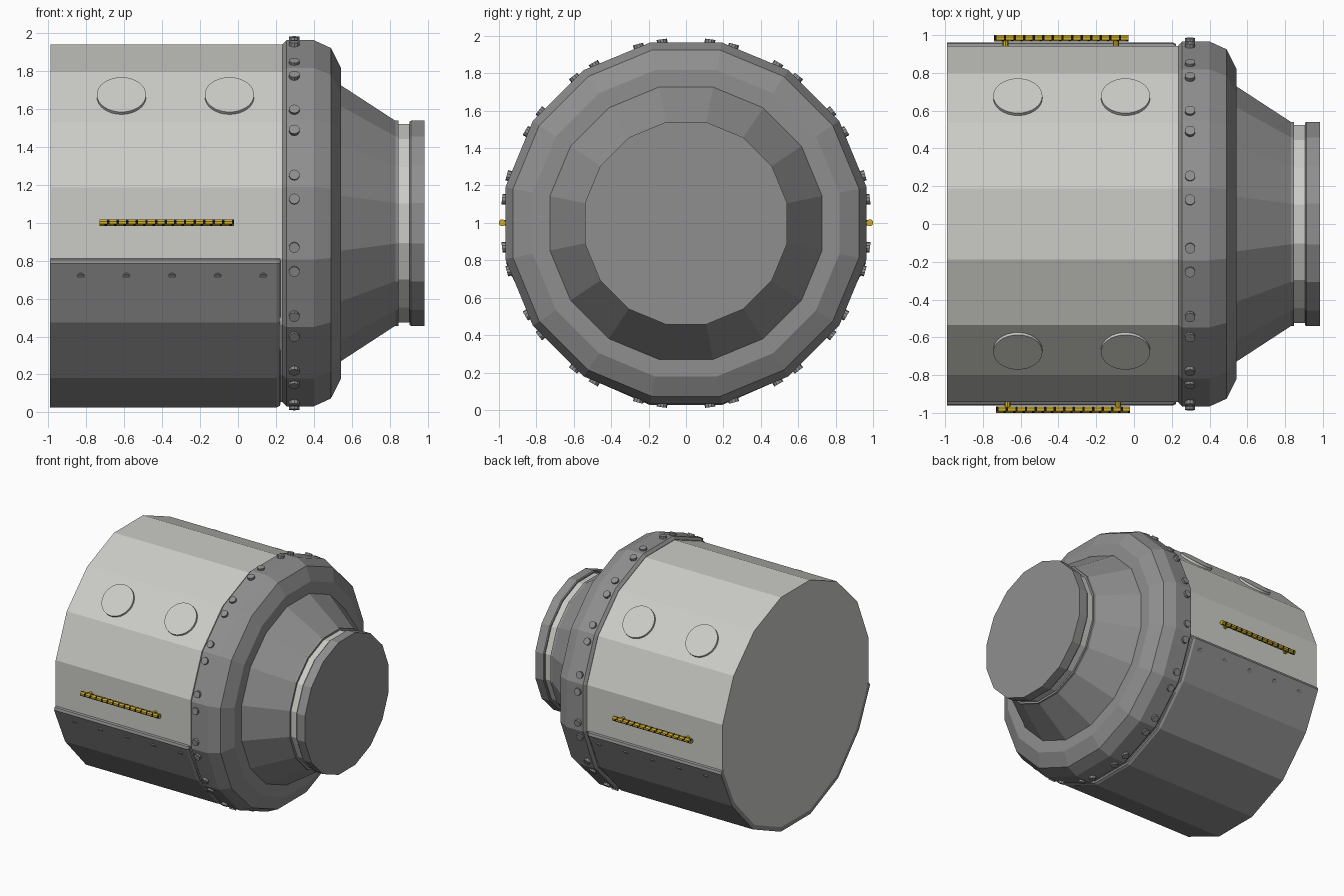
import bpy, bmesh, math
from mathutils import Vector, Matrix

if "Cube" in bpy.data.objects:
    bpy.data.objects.remove(bpy.data.objects["Cube"])

def mat(name, rgb):
    m = bpy.data.materials.new(name)
    m.diffuse_color = (*rgb, 1)
    m.use_nodes = True
    m.node_tree.nodes["Principled BSDF"].inputs["Base Color"].default_value = m.diffuse_color
    return m

LIGHT = mat("light_grey", (0.60, 0.60, 0.57))
DARK = mat("mid_grey", (0.275, 0.275, 0.275))
YELLOW = mat("hazard_yellow", (0.62, 0.42, 0.02))
BLACK = mat("hazard_black", (0.01, 0.01, 0.01))
CZ = 0.998

def finish(bm, name, *mats):
    bmesh.ops.recalc_face_normals(bm, faces=bm.faces)
    me = bpy.data.meshes.new(name)
    bm.to_mesh(me)
    bm.free()
    for m in mats:
        me.materials.append(m)
    ob = bpy.data.objects.new(name, me)
    bpy.context.collection.objects.link(ob)
    return ob

def lathe_into(bm, profile, sides=16, cy=0.0, cz=CZ, caps=True):
    """Spin (x, flat-to-centre distance) points about the x axis."""
    k = 1 / math.cos(math.pi / sides)
    rings = []
    for x, a in profile:
        rings.append([bm.verts.new((x, cy + a * k * math.cos((i + .5) * math.tau / sides),
                                    cz + a * k * math.sin((i + .5) * math.tau / sides)))
                      for i in range(sides)])
    faces = []
    for r, (p, q) in enumerate(zip(rings, rings[1:])):
        for i in range(sides):
            j = (i + 1) % sides
            faces.append((r, i, bm.faces.new((p[i], p[j], q[j], q[i]))))
    if caps:
        bm.faces.new(rings[0])
        bm.faces.new(rings[-1])
    return faces

def lathe(name, profile, material):
    bm = bmesh.new()
    lathe_into(bm, profile)
    return finish(bm, name, material)

def disc_into(bm, centre, normal, r, depth, sides):
    rot = Vector(normal).to_track_quat('Z', 'Y').to_matrix().to_4x4()
    bmesh.ops.create_cone(bm, cap_ends=True, segments=sides, radius1=r, radius2=r,
                          depth=depth, matrix=Matrix.Translation(centre) @ rot)

def radial(angle):
    return Vector((0, math.cos(angle), math.sin(angle)))

# Main drum
lathe("drum_body", [(-0.99, 0.942), (0.25, 0.942)], LIGHT)

# Bolted collar, cone, neck and end plate
lathe("collar", [(0.235, 0.91), (0.235, 0.945), (0.255, 0.966), (0.40, 0.966),
                 (0.49, 0.925), (0.543, 0.82), (0.543, 0.70)], DARK)
lathe("cone", [(0.54, 0.73), (0.83, 0.541), (0.848, 0.541), (0.848, 0.50)], DARK)
lathe("neck_groove", [(0.84, 0.525), (0.91, 0.525)], LIGHT)
lathe("end_plate", [(0.905, 0.52), (0.905, 0.535), (0.912, 0.541), (0.985, 0.541)], DARK)

# Lower skin wrapped around the underside of the drum
outer = [(0.942, 0.812), (0.955, 0.805), (0.962, 0.785), (0.82, 0.475), (0.55, 0.182), (0.192, 0.026)]
outer += [(-y, z) for y, z in reversed(outer)]
def shrink(p, f):
    return (p[0] * f, CZ + (p[1] - CZ) * f)
bm = bmesh.new()
sections = []
for x, f in ((-0.991, 1), (0.205, 1), (0.222, 0.99), (0.224, 0.975)):
    sections.append([bm.verts.new((x, *shrink(p, f if i not in (0, len(outer) - 1) else 1)))
                     for i, p in enumerate(outer)])
inner = [bm.verts.new((-0.991, *shrink(p, 0.965))) for p in outer]
for p, q in zip([inner] + sections, sections):
    for i in range(len(outer) - 1):
        bm.faces.new((p[i], p[i + 1], q[i + 1], q[i]))
finish(bm, "lower_skin", DARK)

# Rivets along the top edge of the lower skin
bm = bmesh.new()
for s in (-1, 1):
    for i in range(5):
        a = math.radians(-40)
        disc_into(bm, (-0.83 + 0.241 * i, s * 0.930, 0.718),
                  (0, s * math.cos(a), math.sin(a)), 0.02, 0.008, 12)
finish(bm, "skin_rivets", DARK)

# Collar bolts, in pairs either side of every corner
bm = bmesh.new()
for k in range(16):
    for d in (-3.75, 3.75):
        n = radial(math.radians(11.25 + 22.5 * k + d))
        disc_into(bm, Vector((0.297, 0, CZ)) + n * 0.972, n, 0.028, 0.04, 10)
finish(bm, "collar_bolts", DARK)

# Round hatches on the upper slopes
bm = bmesh.new()
for a in (45, 135):
    n = radial(math.radians(a))
    for x in (-0.615, -0.045):
        disc_into(bm, Vector((x, 0, CZ)) + n * 0.945, n, 0.13, 0.03, 32)
finish(bm, "round_hatches", LIGHT)

# Striped grab rails on two posts each
for s, x0, name in ((-1, -0.73, "front_grab_rail"), (1, -0.74, "back_grab_rail")):
    bm = bmesh.new()
    rows = 56
    pts = [(x0 + 0.71 * i / rows, 0.0175) for i in range(rows + 1)]
    for r, i, f in lathe_into(bm, pts, 8, s * 0.9825, 1.0):
        f.material_index = 1 if (r + i // 2) % 4 == 0 else 0
    for x in (x0 + 0.06, x0 + 0.645):
        disc_into(bm, (x, s * 0.958, 1.0), (0, s, 0), 0.015, 0.04, 8)
    finish(bm, name, YELLOW, BLACK)
